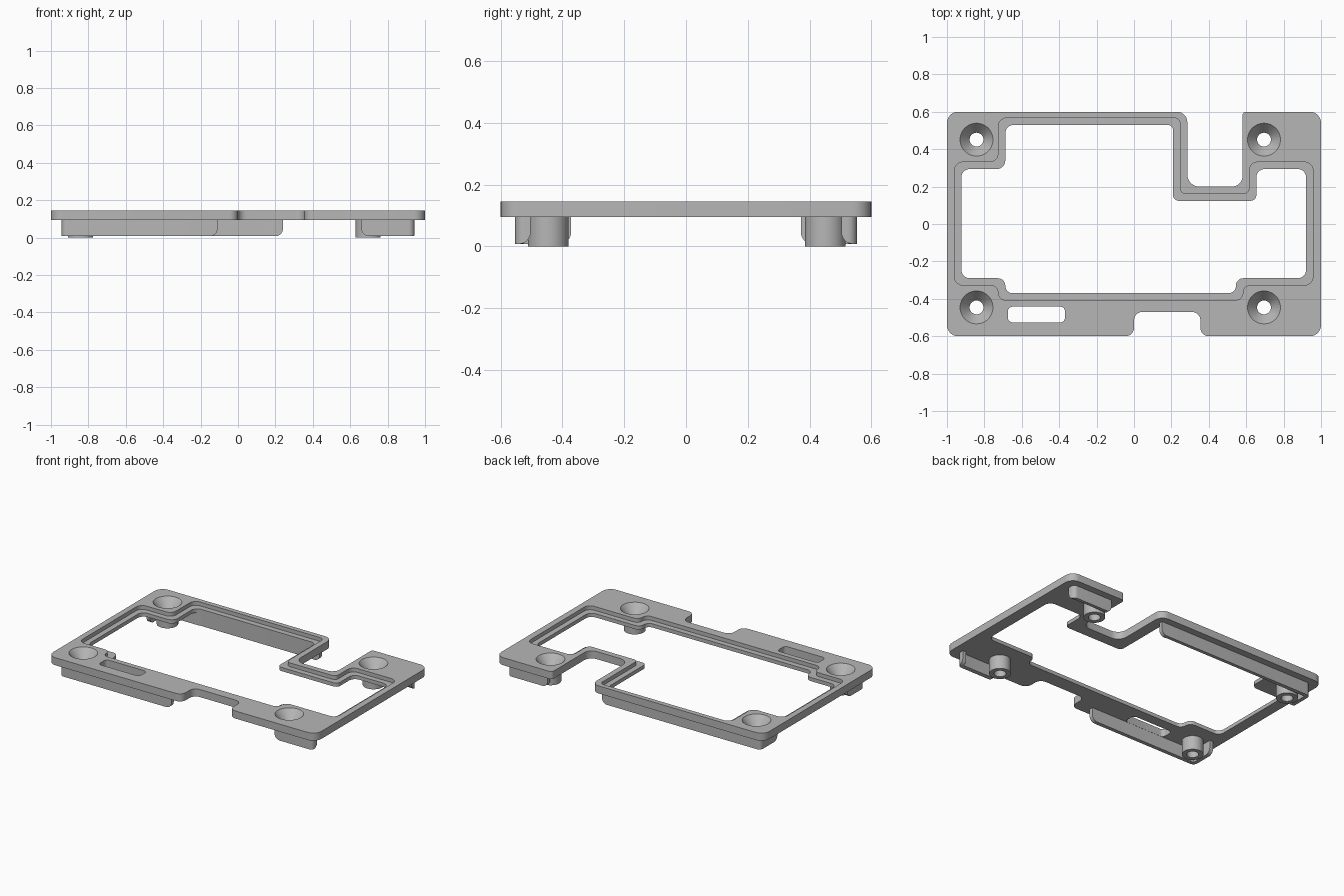
import bpy, bmesh, math
from mathutils import Vector

cube = bpy.data.objects.get("Cube")
if cube:
    bpy.data.objects.remove(cube, do_unlink=True)

grey = bpy.data.materials.new("plain_grey")
grey.use_nodes = True
grey.diffuse_color = (0.47, 0.47, 0.47, 1)
grey.node_tree.nodes["Principled BSDF"].inputs["Base Color"].default_value = (0.47, 0.47, 0.47, 1)

TOP, UNDER, LEDGE, RAIL_Z = 0.146, 0.095, 0.12, 0.008


def new_object(name, bm):
    bmesh.ops.recalc_face_normals(bm, faces=bm.faces)
    mesh = bpy.data.meshes.new(name)
    bm.to_mesh(mesh)
    bm.free()
    mesh.materials.append(grey)
    obj = bpy.data.objects.new(name, mesh)
    bpy.context.scene.collection.objects.link(obj)
    return obj


def rounded(corners, default=0.045, steps=7):
    """Round the square corners of a rectilinear outline; a corner may carry its own radius."""
    pts = []
    for i, corner in enumerate(corners):
        p = Vector(corner[:2])
        r = corner[2] if len(corner) > 2 else default
        if r == 0:
            pts.append(p)
            continue
        d1 = (Vector(corners[i - 1][:2]) - p).normalized()
        d2 = (Vector(corners[(i + 1) % len(corners)][:2]) - p).normalized()
        for k in range(steps + 1):
            a = math.pi / 2 * k / steps
            pts.append(p + r * (d1 + d2 - d2 * math.cos(a) - d1 * math.sin(a)))
    return pts


def grown(corners, dist):
    """Offset a clockwise rectilinear outline outwards."""
    out = []
    for i, corner in enumerate(corners):
        p = Vector(corner[:2])
        e1 = (p - Vector(corners[i - 1][:2])).normalized()
        e2 = (Vector(corners[(i + 1) % len(corners)][:2]) - p).normalized()
        n = Vector((-e1.y - e2.y, e1.x + e2.x)) * dist
        out.append((p.x + n.x, p.y + n.y, *corner[2:]))
    return out


def prism(name, pts, lo, hi, axis="Z"):
    place = {"Z": lambda u, v, w: (u, v, w),
             "Y": lambda u, v, w: (u, w, v),
             "X": lambda u, v, w: (w, u, v)}[axis]
    bm = bmesh.new()
    low = [bm.verts.new(place(u, v, lo)) for u, v in pts]
    high = [bm.verts.new(place(u, v, hi)) for u, v in pts]
    bm.faces.new(low)
    bm.faces.new(high)
    for i in range(len(pts)):
        bm.faces.new((low[i - 1], low[i], high[i], high[i - 1]))
    return new_object(name, bm)


def turned(name, profile, x, y, sides=40):
    """Stack of circles (radius, z) closed into a solid."""
    bm = bmesh.new()
    rings = [[bm.verts.new((x + r * math.cos(2 * math.pi * k / sides),
                            y + r * math.sin(2 * math.pi * k / sides), z))
              for k in range(sides)] for r, z in profile]
    for a, b in zip(rings, rings[1:]):
        for k in range(sides):
            bm.faces.new((a[k - 1], a[k], b[k], b[k - 1]))
    bm.faces.new(rings[0])
    bm.faces.new(rings[-1])
    return new_object(name, bm)


def combine(obj, other, operation):
    mod = obj.modifiers.new(operation.lower(), "BOOLEAN")
    mod.operation, mod.solver, mod.object = operation, "EXACT", other
    bpy.context.view_layer.objects.active = obj
    bpy.ops.object.modifier_apply(modifier=mod.name)
    bpy.data.objects.remove(other, do_unlink=True)


# Plate outline, with the deep rear notch and the shallow front notch
outline = [(-1, -0.6, 0.06), (-1, 0.6, 0.06), (0.285, 0.6, 0.055), (0.285, 0.2, 0.065),
           (0.58, 0.2, 0.055), (0.58, 0.6, 0.02), (1, 0.6, 0.06), (1, -0.6, 0.06),
           (0.355, -0.6), (0.355, -0.47), (0, -0.47), (0, -0.6)]
frame = prism("bezel_frame", rounded(outline), UNDER, TOP)

# Corner rails under the plate, each an L wall with rounded lower ends
T, OX, OY, R = 0.026, 0.943, 0.553, 0.038
for sx, sy, x_end, y_end in ((-1, -1, -0.11, 0.372), (1, -1, 0.66, 0.503),
                             (-1, 1, 0.24, 0.372), (1, 1, 0.645, 0.503)):
    x0, x1, y0, y1, ye = sx * OX, sx * (OX - T), sy * OY, sy * (OY - T), sy * y_end
    plan = [(x0, y0, 0.03), (x_end, y0, 0), (x_end, y1, 0),
            (x1, y1, 0.005), (x1, ye, 0), (x0, ye, 0)]
    rail = prism("corner_rail", rounded(plan), -0.1, UNDER + 0.01)
    along = [(sx * 1.2, RAIL_Z, 0), (x_end, RAIL_Z, R), (x_end, 0.3, 0), (sx * 1.2, 0.3, 0)]
    combine(rail, prism("trim", rounded(along), -1, 1, "Y"), "INTERSECT")
    across = [(sy * 0.8, RAIL_Z, 0), (ye, RAIL_Z, R), (ye, 0.3, 0), (sy * 0.8, 0.3, 0)]
    combine(rail, prism("trim", rounded(across), -2, 2, "X"), "INTERSECT")
    combine(frame, rail, "UNION")

# Screw posts
screws = [(x, y) for x in (-0.842, 0.695) for y in (-0.446, 0.451)]
for x, y in screws:
    combine(frame, turned("post", [(0.066, 0), (0.066, UNDER + 0.01)], x, y), "UNION")

# Display opening with a recessed ledge around it
opening = [(-0.923, -0.29), (-0.923, 0.294), (-0.688, 0.294), (-0.688, 0.53),
           (0.209, 0.53, 0.03), (0.209, 0.124, 0.03), (0.654, 0.124, 0.03), (0.654, 0.294),
           (0.92, 0.294), (0.92, -0.29), (0.545, -0.29, 0.039), (0.545, -0.37, 0.039),
           (-0.688, -0.37, 0.039), (-0.688, -0.29, 0.039)]
combine(frame, prism("cut", rounded(opening), -0.1, 0.3), "DIFFERENCE")
combine(frame, prism("cut", rounded(grown(opening, 0.037)), LEDGE, 0.3), "DIFFERENCE")

# Small front slot
slot = [(-0.674, -0.526), (-0.674, -0.442), (-0.369, -0.442), (-0.369, -0.526)]
combine(frame, prism("cut", rounded(slot, 0.025), -0.1, 0.3), "DIFFERENCE")

# Countersunk screw holes
for x, y in screws:
    sink = [(0.037, -0.1), (0.037, 0.085), (0.088, TOP), (0.088, 0.3)]
    combine(frame, turned("cut", sink, x, y), "DIFFERENCE")

bpy.ops.object.select_all(action="DESELECT")
frame.select_set(True)
bpy.context.view_layer.objects.active = frame
bpy.ops.object.shade_smooth_by_angle(angle=math.radians(30))
